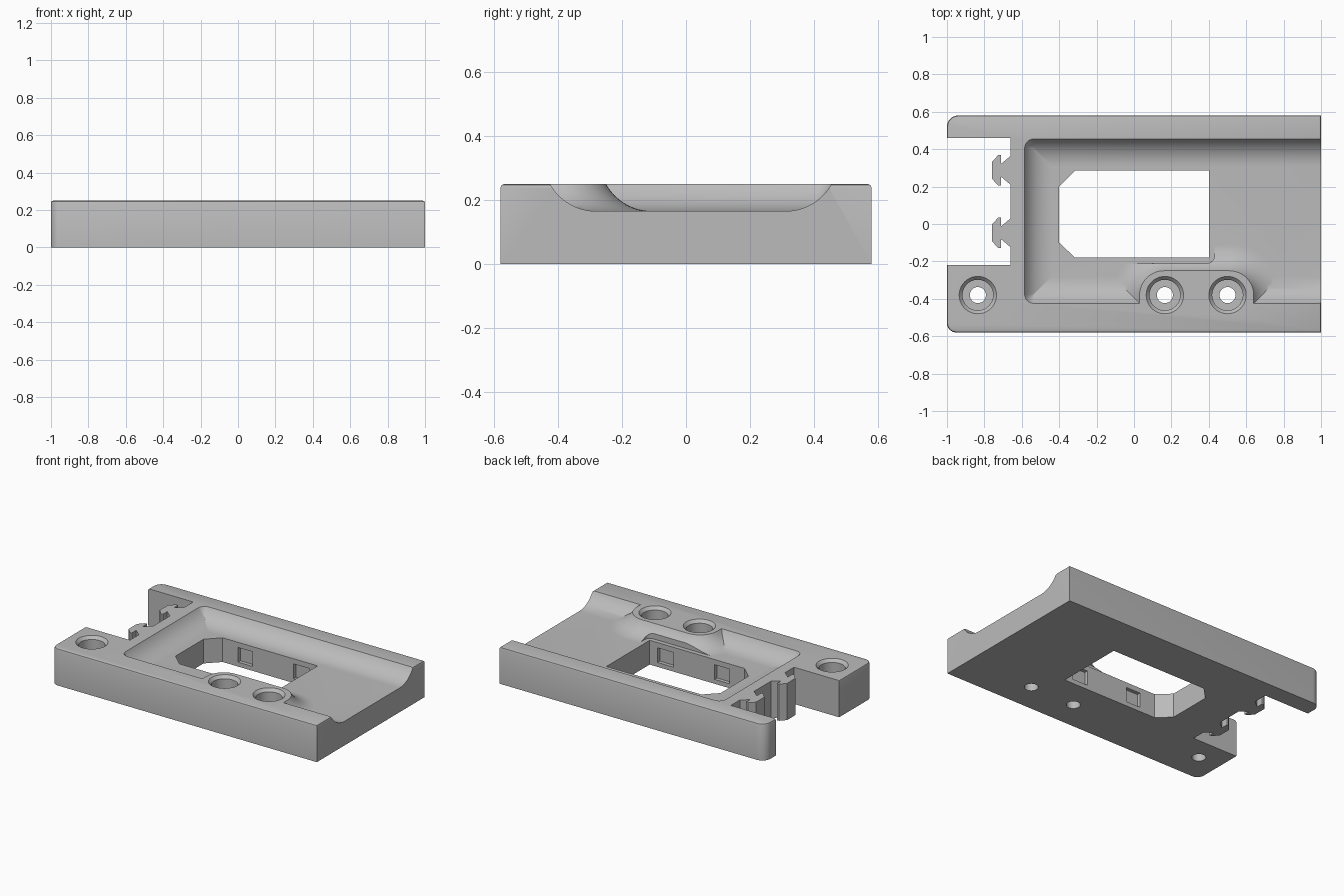
import bpy, bmesh, math
from math import cos, sin, pi

cube = bpy.data.objects.get("Cube")
if cube:
    bpy.data.objects.remove(cube, do_unlink=True)

grey = bpy.data.materials.new("plain_grey")
grey.use_nodes = True
grey.diffuse_color = (0.5, 0.5, 0.5, 1)
grey.node_tree.nodes["Principled BSDF"].inputs["Base Color"].default_value = (0.5, 0.5, 0.5, 1)

TOP, FLOOR, RADIUS, RUN = 0.25, 0.165, 0.166, 0.145


def loft(name, rings, bevel_rule=None):
    """Closed solid through rings of equal point count."""
    bm = bmesh.new()
    loops = [[bm.verts.new(p) for p in ring] for ring in rings]
    for a, b in zip(loops, loops[1:]):
        for i in range(len(a)):
            j = (i + 1) % len(a)
            bm.faces.new((a[i], a[j], b[j], b[i]))
    bm.faces.new(loops[0][::-1])
    bm.faces.new(loops[-1])
    bmesh.ops.recalc_face_normals(bm, faces=bm.faces)
    if bevel_rule:
        edges = [e for e in bm.edges if bevel_rule(e)]
        bmesh.ops.bevel(bm, geom=edges, offset=0.012, segments=2, profile=0.5,
                        affect='EDGES', clamp_overlap=True)
    mesh = bpy.data.meshes.new(name)
    bm.to_mesh(mesh)
    bm.free()
    mesh.materials.append(grey)
    ob = bpy.data.objects.new(name, mesh)
    bpy.context.collection.objects.link(ob)
    return ob


def prism(name, outline, z0, z1, rule=None):
    return loft(name, [[(x, y, z) for x, y in outline] for z in (z0, z1)], rule)


def arc(cx, cy, r, a0, a1, n=8):
    return [(cx + r * cos(a0 + (a1 - a0) * i / n), cy + r * sin(a0 + (a1 - a0) * i / n))
            for i in range(n + 1)]


def rounded(x0, x1, y0, y1, r, n=10):
    pts = []
    for k, (cx, cy) in enumerate([(x1 - r, y1 - r), (x0 + r, y1 - r),
                                  (x0 + r, y0 + r), (x1 - r, y0 + r)]):
        pts += arc(cx, cy, r, k * pi / 2, (k + 1) * pi / 2, n)
    return pts


def box(name, x0, x1, y0, y1, z0, z1):
    return prism(name, [(x0, y0), (x1, y0), (x1, y1), (x0, y1)], z0, z1)


def cut(target, cutter):
    cutter.hide_render = True
    mod = target.modifiers.new("cut", 'BOOLEAN')
    mod.operation = 'DIFFERENCE'
    mod.solver = 'EXACT'
    mod.object = cutter
    bpy.context.view_layer.objects.active = target
    bpy.ops.object.modifier_apply(modifier=mod.name)
    bpy.data.objects.remove(cutter, do_unlink=True)


def cove(steps=12):
    """Heights and inward offsets of the hollow's quarter-round wall."""
    end = math.acos(1 - (TOP - FLOOR) / RADIUS)
    return [(FLOOR + RADIUS * (1 - cos(end * i / steps)),
             RUN - RADIUS * sin(end * i / steps)) for i in range(steps + 1)]


# Body outline, with two arrow-shaped hooks in the left notch
half_hook = [(-0.66, 0.077), (-0.71, 0.035), (-0.71, 0.082), (-0.725, 0.082), (-0.76, 0.045)]
outline = [(1, -0.58), (1, 0.58)]
outline += arc(-0.94, 0.52, 0.06, pi / 2, pi)
outline += [(-1, 0.46), (-0.66, 0.46)]
for centre in (0.287, -0.047):
    outline += [(x, centre + y) for x, y in half_hook]
    outline += [(x, centre - y) for x, y in reversed(half_hook)]
outline += [(-0.66, -0.22), (-1, -0.22)]
outline += arc(-0.95, -0.53, 0.05, pi, 1.5 * pi)


def outer_top(e):
    mid = (e.verts[0].co + e.verts[1].co) / 2
    return (min(v.co.z for v in e.verts) > TOP - 0.001
            and (abs(mid.y) > 0.525 or abs(mid.x) > 0.945))


body = prism("mounting_block", outline, 0, TOP, outer_top)

# Hollow with coved walls, open at the right end
levels = cove() + [(TOP + 0.06, 0)]
hollow = loft("hollow_cutter", [
    [(x, y, z) for x, y in rounded(-0.585 + d, 1.4, -0.425 + d, 0.455 - d, max(0.05 - d, 0.002), 6)]
    for z, d in levels])

# Flared screw boss left standing in the hollow
boss_levels = [(FLOOR - 0.03, RUN)] + cove() + [(TOP + 0.1, 0)]
boss = loft("boss_form", [
    [(x, y, z) for x, y in rounded(0.03 - d, 0.64 + d, -0.6 - d, -0.25 + d, 0.13 + d, 12)]
    for z, d in boss_levels])
cut(hollow, boss)
cut(body, hollow)

# Ledge trimming the boss skirt beside the window
cut(body, prism("ledge_cutter", rounded(-0.2, 0.43, -0.21, 0.1, 0.04), FLOOR + 0.0005, 0.4))

# Window with two clipped corners
window = [(-0.4, -0.1), (-0.315, -0.18), (0.4, -0.18), (0.4, 0.285), (-0.315, 0.285), (-0.4, 0.2)]
cut(body, prism("window_cutter", window, -0.1, 0.4))

# Shallow pockets in the long window walls
for x0, x1 in ((-0.2, -0.09), (0.22, 0.34)):
    for y0, y1 in ((-0.205, -0.15), (0.25, 0.31)):
        cut(body, box("pocket_cutter", x0, x1, y0, y1, 0.03, 0.13))

# Counterbored screw holes with chamfered rims
bore = [(-0.05, 0.043), (0.12, 0.043), (0.1201, 0.082), (0.23, 0.082), (0.25, 0.1), (0.3, 0.1)]
for hx in (-0.835, 0.165, 0.5):
    cut(body, loft("screw_hole_cutter", [
        [(x, y, z) for x, y in arc(hx, -0.38, r, 0, 2 * pi, 40)[:-1]] for z, r in bore]))

bpy.ops.object.select_all(action='DESELECT')
body.select_set(True)
bpy.context.view_layer.objects.active = body
bpy.ops.object.shade_smooth_by_angle(angle=math.radians(25))
